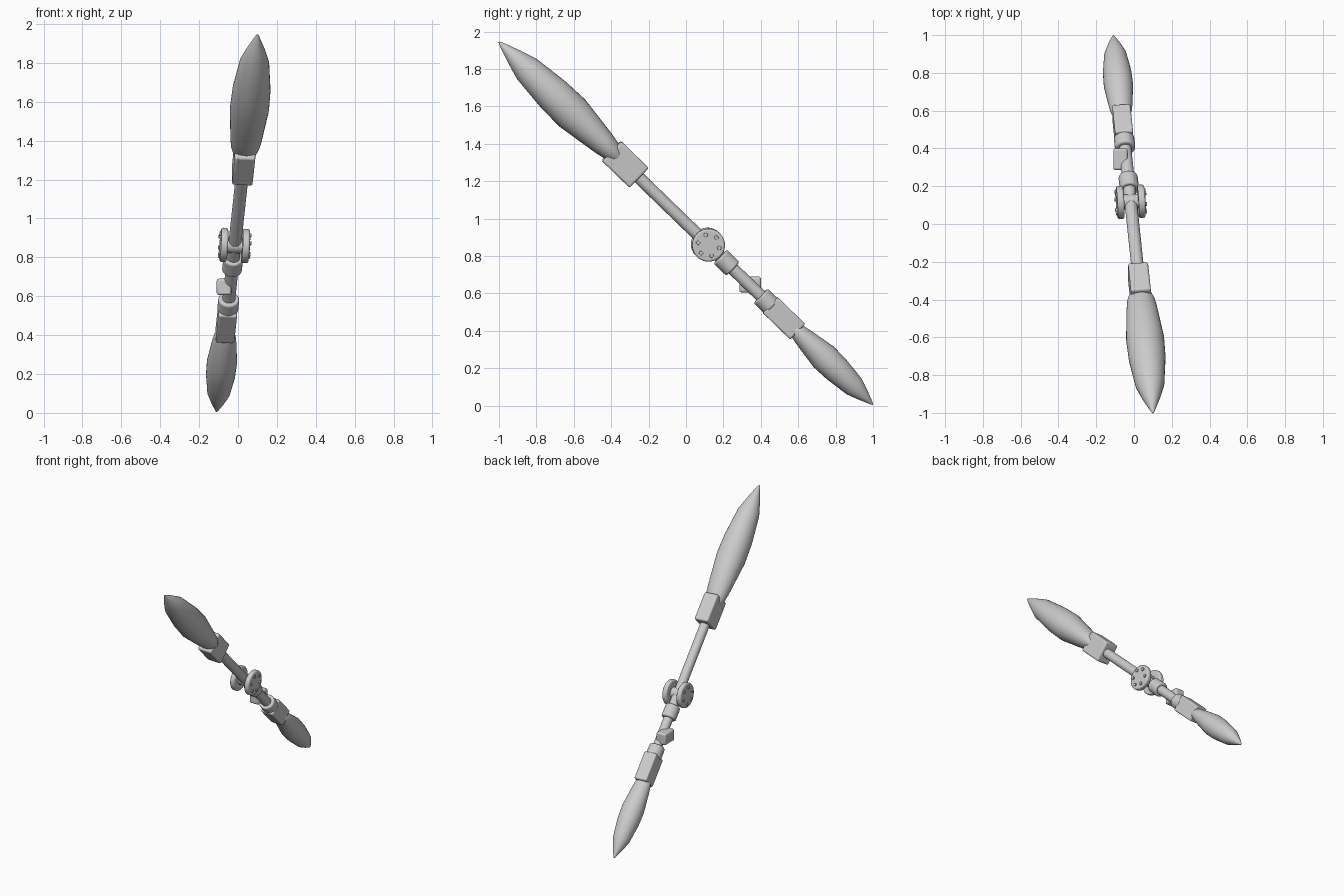
import bpy, bmesh, math
from mathutils import Matrix, Vector

cube = bpy.data.objects.get("Cube")
if cube:
    bpy.data.objects.remove(cube, do_unlink=True)

grey = bpy.data.materials.new("plain grey")
grey.use_nodes = True
COLOUR = (0.6, 0.6, 0.6, 1)
grey.diffuse_color = COLOUR
grey.node_tree.nodes["Principled BSDF"].inputs["Base Color"].default_value = COLOUR

# Tilted frame: U across, V along the blade depth, W up the shaft
W = Vector((0.21, -2, 1.94)).normalized()
U = (Vector((1, 0, 0)) - W * W.x).normalized()
V = W.cross(U)
FRAME = Matrix.Translation((-0.005, 0, 0.975)) @ Matrix((U, V, W)).transposed().to_4x4()


def finish(name, bm, bevel=0, frame=FRAME):
    bmesh.ops.recalc_face_normals(bm, faces=bm.faces)
    bm.transform(frame)
    mesh = bpy.data.meshes.new(name)
    bm.to_mesh(mesh)
    bm.free()
    mesh.materials.append(grey)
    ob = bpy.data.objects.new(name, mesh)
    bpy.context.collection.objects.link(ob)
    if bevel:
        mod = ob.modifiers.new("soft edges", "BEVEL")
        mod.width, mod.segments, mod.limit_method = bevel, 3, "ANGLE"
    bpy.ops.object.select_all(action="DESELECT")
    ob.select_set(True)
    bpy.context.view_layer.objects.active = ob
    bpy.ops.object.shade_smooth_by_angle(angle=math.radians(40))
    return ob


def box(name, centre, size, bevel, frame=FRAME):
    bm = bmesh.new()
    bmesh.ops.create_cube(bm, size=1)
    bm.transform(Matrix.Translation(centre) @ Matrix.Diagonal((*size, 1)))
    return finish(name, bm, bevel, frame)


def cylinder(name, centre, radius, depth, bevel=0, across=False, sides=32):
    bm = bmesh.new()
    bmesh.ops.create_cone(bm, cap_ends=True, segments=sides,
                          radius1=radius, radius2=radius, depth=depth)
    turn = Matrix.Rotation(math.pi / 2, 4, "Y") if across else Matrix()
    bm.transform(Matrix.Translation(centre) @ turn)
    return finish(name, bm, bevel)


def blade(name, start, length, width, side):
    # Rings: fraction along the blade, half width across, half depth
    rings = [(-0.09, 0.035, 0.03), (-0.04, 0.06, 0.045), (0.01, 0.073, 0.057),
             (0.08, 0.081, 0.068), (0.35, 0.101, 0.1), (0.52, 0.098, 0.096),
             (0.755, 0.076, 0.075), (0.87, 0.046, 0.045), (0.985, 0.01, 0.01), (1, 0.003, 0.003)]
    bm = bmesh.new()
    loops = []
    for f, ru, rv in rings:
        w = side * (start + length * f)
        loops.append([bm.verts.new((ru * width * math.cos(a), rv * width * math.sin(a), w))
                      for a in (math.tau * i / 32 for i in range(32))])
    for a, b in zip(loops, loops[1:]):
        for i in range(32):
            j = (i + 1) % 32
            bm.faces.new((a[i], a[j], b[j], b[i]))
    bm.faces.new(loops[0])
    bm.faces.new(loops[-1])
    return finish(name, bm)


# Blades and their sockets
blade("upper_blade", 0.555, 0.842, 1.0, 1)
blade("lower_blade", 0.83, 0.565, 0.77, -1)
box("upper_socket", (0, 0, 0.455), (0.106, 0.148, 0.205), 0.012)
box("lower_socket", (0, 0, -0.73), (0.096, 0.116, 0.205), 0.01)

# Shaft and collars
cylinder("shaft", (0, 0, -0.13), 0.033, 1.0)
cylinder("middle_collar", (0, 0, -0.303), 0.051, 0.095, 0.01)
cylinder("lower_collar", (0, 0, -0.6), 0.054, 0.085, 0.01)

# Hinge with bolted discs on both sides
HINGE = -0.164
cylinder("hinge_pin", (0, 0, HINGE), 0.04, 0.1, across=True)
for side, label in ((1, "left"), (-1, "right")):
    cylinder(label + "_hinge_disc", (side * 0.056, 0, HINGE), 0.088, 0.036, 0.01, True, 40)
    for k in range(6):
        a = math.radians(60 * k)
        spot = (side * 0.076, 0.058 * math.cos(a), HINGE + 0.058 * math.sin(a))
        cylinder(f"{label}_bolt_{k + 1}", spot, 0.011, 0.012, 0.002, True, 16)

# Small upright block on the right of the shaft
box("side_block", (-0.072, 0.343, 0.648), (0.075, 0.115, 0.085), 0.012, Matrix())
